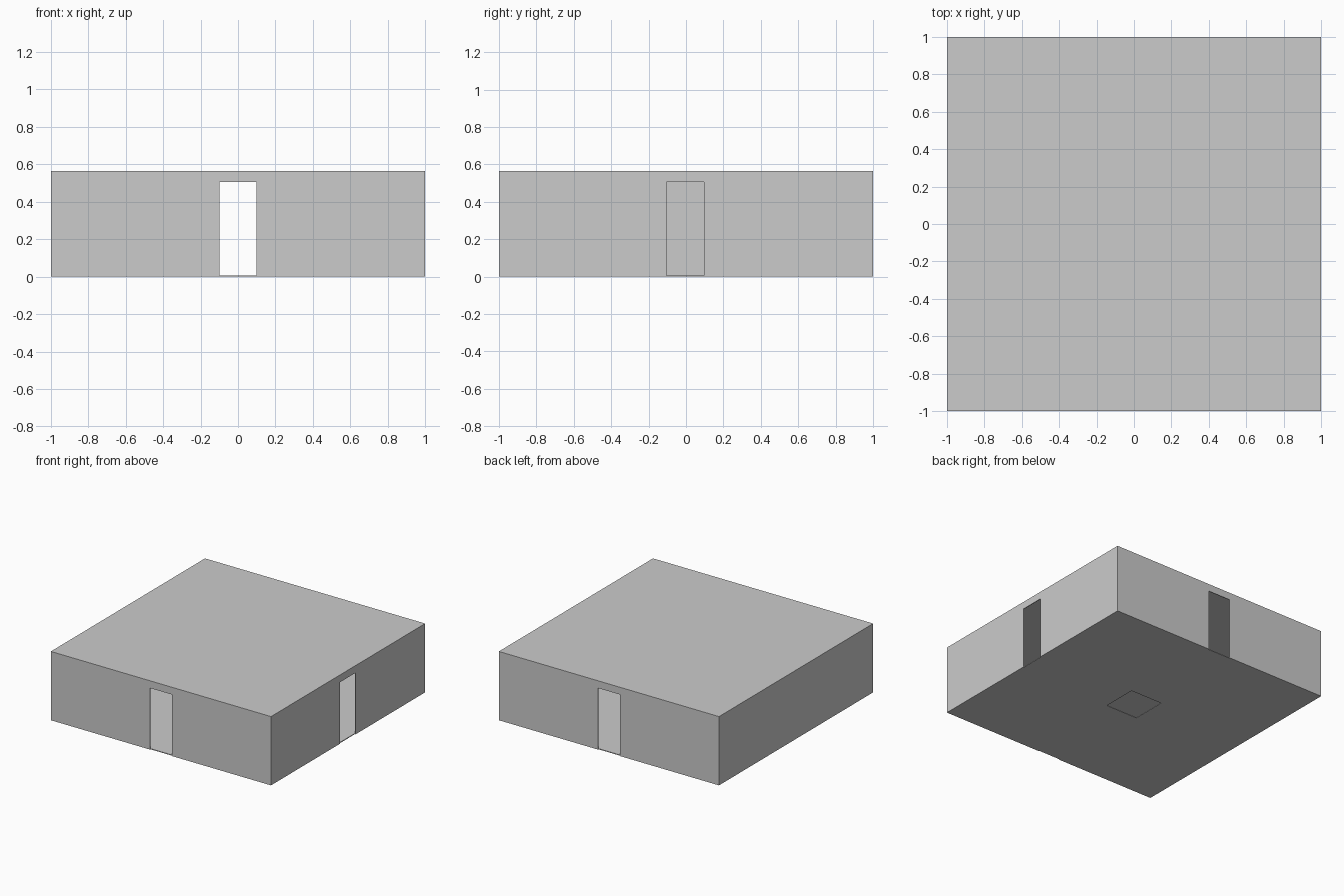
import bpy, bmesh
from math import pi

if "Cube" in bpy.data.objects:
    bpy.data.objects.remove(bpy.data.objects["Cube"])

T = 0.006        # sheet thickness
H = 0.565        # overall height
WALL_H = H - T   # walls stop under the roof


def panel(name, u, v, opening=None, loc=(0, 0, 0), rot=(0, 0, 0)):
    """Thin flat sheet facing local +z, with an optional rectangular opening."""
    us, vs = set(u), set(v)
    if opening:
        u0, u1, v0, v1 = opening
        us |= {u0, u1}
        vs |= {v0, v1}
    us, vs = sorted(us), sorted(vs)
    bm = bmesh.new()
    grid = [[bm.verts.new((a, b, 0)) for b in vs] for a in us]
    for i in range(len(us) - 1):
        for j in range(len(vs) - 1):
            if opening and us[i] == u0 and v0 <= vs[j] < v1:
                continue
            bm.faces.new((grid[i][j], grid[i + 1][j],
                          grid[i + 1][j + 1], grid[i][j + 1]))
    mesh = bpy.data.meshes.new(name)
    bm.to_mesh(mesh)
    bm.free()
    obj = bpy.data.objects.new(name, mesh)
    bpy.context.collection.objects.link(obj)
    obj.location, obj.rotation_euler = loc, rot
    mod = obj.modifiers.new("thickness", 'SOLIDIFY')
    mod.thickness, mod.offset = T, -1
    return obj


door = (-0.10, 0.10, 0.0, 0.505)
side_door = (-0.105, 0.097, 0.0, 0.505)
full, inner = (-1, 1), (-1 + T, 1 - T)

# Walls: doorways in front, right and back, left is solid
panel("front_wall", full, (0, WALL_H), door, (0, -1, 0), (pi / 2, 0, 0))
panel("back_wall", full, (0, WALL_H), door, (0, 1, 0), (pi / 2, 0, pi))
panel("right_wall", inner, (0, WALL_H), side_door, (1, 0, 0), (pi / 2, 0, pi / 2))
panel("left_wall", inner, (0, WALL_H), None, (-1, 0, 0), (pi / 2, 0, -pi / 2))

# Roof covers everything; floor has a square hatch opening
panel("roof", full, full, None, (0, 0, H))
panel("floor", inner, inner, (-0.145, 0.145, -0.145, 0.145), (0, 0, 0), (pi, 0, 0))
